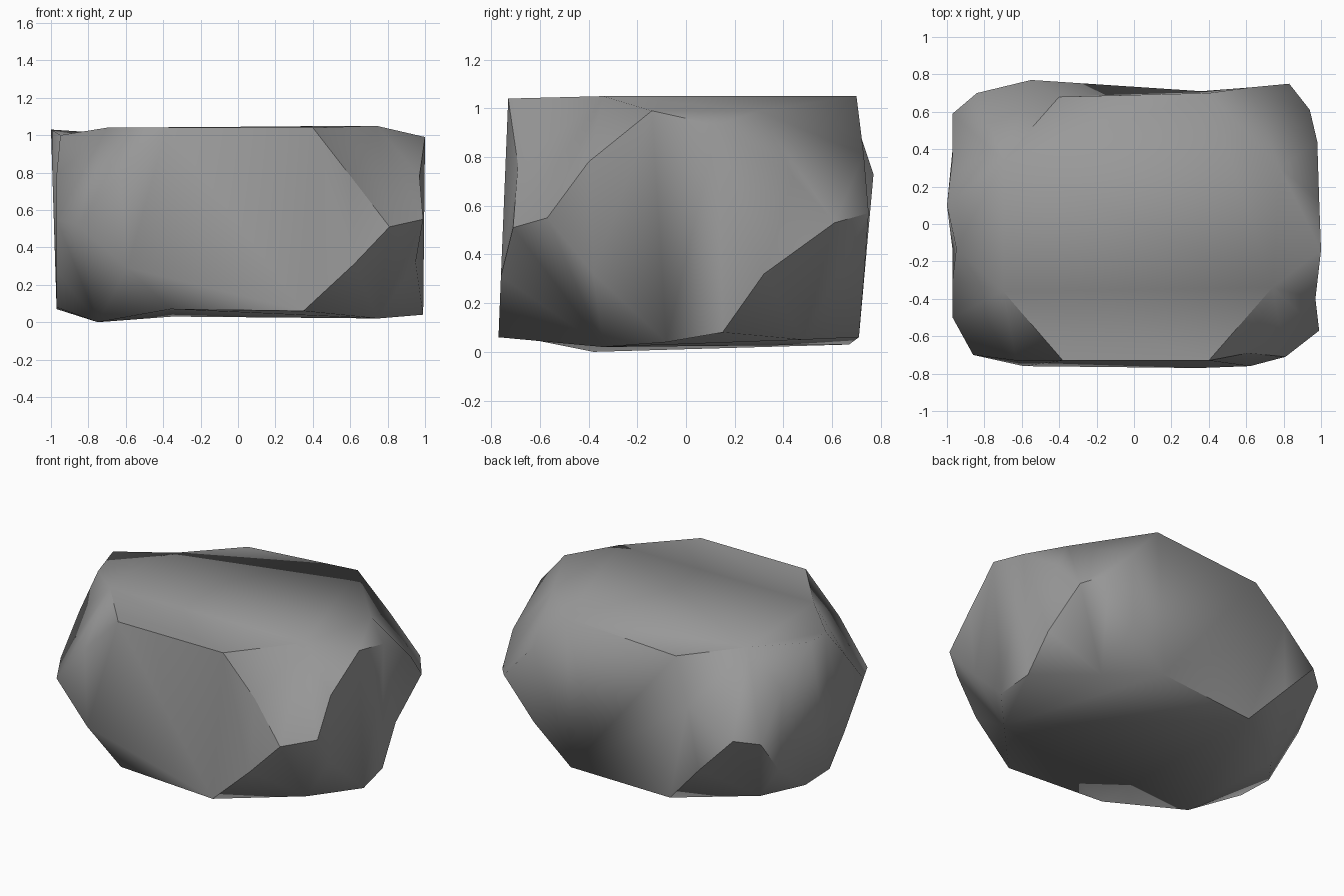
import bpy, bmesh

cube = bpy.data.objects.get("Cube")
if cube:
    bpy.data.objects.remove(cube, do_unlink=True)

SIDES = (-1, 1)
LEFT, RIGHT = -1, 1
FRONT, BACK = -1, 1
BOTTOM, TOP = -1, 1

# Upright edges: the point on the front/back plane, then the one on the side plane
upright = {
    (LEFT, FRONT): ((-.86, -.7, .52), (-.97, -.5, .55)),
    (RIGHT, FRONT): ((.81, -.71, .51), (.99, -.57, .55)),
    (LEFT, BACK): ((-.84, .7, .55), (-.97, .59, .52)),
    (RIGHT, BACK): ((.83, .75, .57), (.94, .61, .53)),
}

# Rim of each chipped corner: end of the front/back edge, rim on that plane,
# rim on the side plane, end of the side edge, rim on the top/bottom plane
rims = {
    (LEFT, FRONT, TOP): ((-.38, -.73, 1.04), (-.63, -.73, .79), (-.97, -.3, .79),
                         (-.95, -.13, 1), (-.7, -.36, 1.04)),
    (RIGHT, FRONT, TOP): ((.4, -.73, 1.04), (.61, -.69, .77), (.97, -.4, .78),
                          (1, -.14, .99), (.74, -.34, 1.05)),
    (LEFT, BACK, TOP): ((-.4, .68, 1), (-.55, .77, .73), (-.97, .36, .8),
                        (-1, .1, 1.03), (-.7, .34, 1.01)),
    (RIGHT, BACK, TOP): ((.4, .7, 1.05), (.62, .73, .81), (.98, .44, .72),
                         (.99, .13, .93), (.78, .3, .99)),
    (LEFT, FRONT, BOTTOM): ((-.36, -.73, .07), (-.59, -.76, .29), (-.97, -.3, .27),
                            (-.97, -.14, .08), (-.75, -.38, 0)),
    (RIGHT, FRONT, BOTTOM): ((.35, -.77, .06), (.62, -.76, .31), (.95, -.38, .32),
                             (.99, -.08, .04), (.75, -.34, .02)),
    (LEFT, BACK, BOTTOM): ((-.35, .67, .03), (-.6, .72, .3), (-.97, .4, .28),
                           (-.97, .12, .07), (-.8, .35, .04)),
    (RIGHT, BACK, BOTTOM): ((.36, .71, .06), (.62, .73, .3), (.95, .32, .32),
                            (.97, .15, .08), (.66, .48, .05)),
}

# Crisp stretches along each chip's rim; everything else shades smoothly
crisp = {
    (LEFT, FRONT, TOP): "a da",
    (RIGHT, FRONT, TOP): "da a ab b c cd d",
    (LEFT, BACK, TOP): "da a",
    (RIGHT, BACK, TOP): "b c",
    (LEFT, FRONT, BOTTOM): "ab b",
    (RIGHT, FRONT, BOTTOM): "a ab b c",
    (LEFT, BACK, BOTTOM): "a ab b c cd",
    (RIGHT, BACK, BOTTOM): "b c cd d",
}

bm = bmesh.new()
posts = {key: [bm.verts.new(p) for p in pair] for key, pair in upright.items()}

# Chipped corners
chips = {}
for corner, points in rims.items():
    a, ab, cd, d, da = [bm.verts.new(p) for p in points]
    b, c = posts[corner[:2]]
    chips[corner] = dict(a=a, ab=ab, b=b, c=c, cd=cd, d=d, da=da)
    bm.faces.new((a, ab, b, c, cd, d, da))


def border(corner, names):
    return [chips[corner][n] for n in names.split()]


def sharpen(chain):
    for p, q in zip(chain, chain[1:]):
        bm.edges.get((p, q)).smooth = False


# Front and back planes, then the two side planes
for s in SIDES:
    bm.faces.new(border((LEFT, s, TOP), "a ab b") + border((LEFT, s, BOTTOM), "ab a")
                 + border((RIGHT, s, BOTTOM), "a ab b") + border((RIGHT, s, TOP), "ab a"))
    bm.faces.new(border((s, FRONT, TOP), "d cd c") + border((s, FRONT, BOTTOM), "cd d")
                 + border((s, BACK, BOTTOM), "d cd c") + border((s, BACK, TOP), "cd d"))

# Top and bottom planes
for s in SIDES:
    bm.faces.new(border((LEFT, FRONT, s), "a da d") + border((LEFT, BACK, s), "d da a")
                 + border((RIGHT, BACK, s), "a da d") + border((RIGHT, FRONT, s), "d da a"))

bmesh.ops.triangulate(bm, faces=bm.faces[:], ngon_method='BEAUTY')
bmesh.ops.recalc_face_normals(bm, faces=bm.faces[:])

# Soft shading, with crisp chip rims and crisp long and short plane edges
for face in bm.faces:
    face.smooth = True
for corner, names in crisp.items():
    sharpen(border(corner, names))
for level in SIDES:
    for s in SIDES:
        sharpen([chips[LEFT, s, level]["a"], chips[RIGHT, s, level]["a"]])
        sharpen([chips[s, FRONT, level]["d"], chips[s, BACK, level]["d"]])

mesh = bpy.data.meshes.new("boulder")
bm.to_mesh(mesh)
bm.free()
boulder = bpy.data.objects.new("boulder", mesh)
bpy.context.collection.objects.link(boulder)

# Grey stone
stone = bpy.data.materials.new("grey_stone")
stone.use_nodes = True
colour = (.32, .32, .32, 1)
stone.diffuse_color = colour
stone.node_tree.nodes["Principled BSDF"].inputs["Base Color"].default_value = colour
mesh.materials.append(stone)
